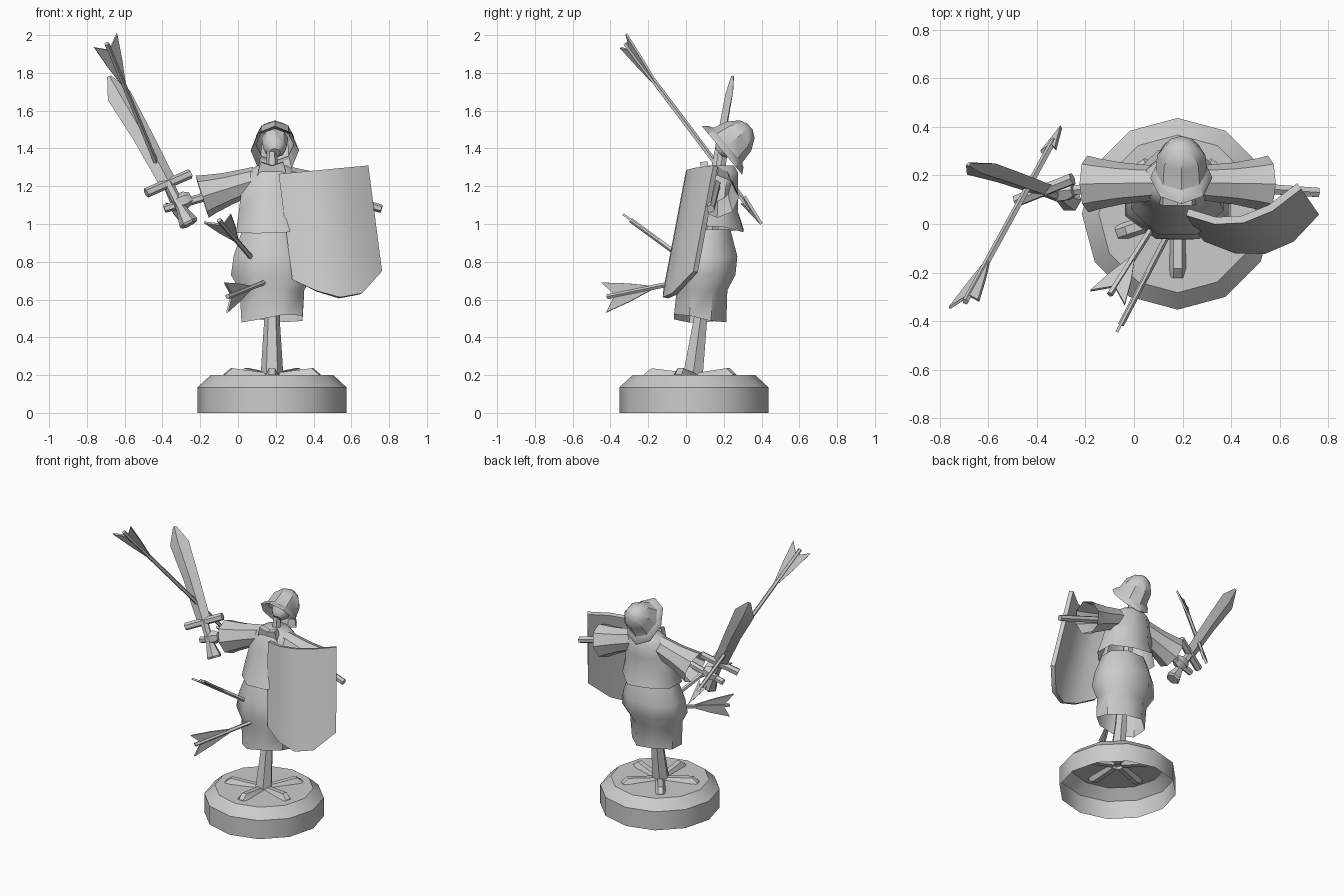
import bpy, bmesh, math, random
from mathutils import Vector as V

if "Cube" in bpy.data.objects:
    bpy.data.objects.remove(bpy.data.objects["Cube"])

random.seed(4)
CX = 0.18  # x of the pole and base centre


def finish(name, bm, angle=38):
    bmesh.ops.recalc_face_normals(bm, faces=bm.faces)
    me = bpy.data.meshes.new(name)
    bm.to_mesh(me)
    bm.free()
    for p in me.polygons:
        p.use_smooth = True
    me.set_sharp_from_angle(angle=math.radians(angle))
    ob = bpy.data.objects.new(name, me)
    bpy.context.collection.objects.link(ob)
    return ob


def loft(name, rings, n=8, caps=(True, True), start=0.0, ragged=None, angle=38):
    """Skin rings of (centre, half axis a, half axis b); ragged = ring index with an uneven hem."""
    bm = bmesh.new()
    rows = []
    for k, (c, a, b) in enumerate(rings):
        row = []
        for i in range(n):
            t = start + 2 * math.pi * i / n
            p = V(c) + V(a) * math.cos(t) + V(b) * math.sin(t)
            if k == ragged:
                p.z += random.uniform(-0.025, 0.025)
            row.append(bm.verts.new(p))
        rows.append(row)
    for r, s in zip(rows, rows[1:]):
        for i in range(n):
            j = (i + 1) % n
            bm.faces.new((r[i], r[j], s[j], s[i]))
    if caps[0]:
        bm.faces.new(rows[0])
    if caps[1]:
        bm.faces.new(rows[-1])
    return finish(name, bm, angle)


def rod(name, p, q, stations, n=6, caps=(True, True), side=(0, 1, 0)):
    """Round part from p to q with (fraction, radius) stations."""
    p, q = V(p), V(q)
    d = (q - p).normalized()
    a = d.cross(V(side)).normalized()
    b = d.cross(a)
    return loft(name, [(p.lerp(q, t), a * r, b * r) for t, r in stations], n, caps)


def plate(name, origin, u, w, outline, thick):
    """Flat outline of (along u, along w) points with a thickness."""
    bm = bmesh.new()
    o, u, w = V(origin), V(u).normalized(), V(w).normalized()
    nrm = u.cross(w).normalized() * thick
    f = bm.faces.new([bm.verts.new(o + u * a + w * b - nrm / 2) for a, b in outline])
    ext = bmesh.ops.extrude_face_region(bm, geom=[f])
    bmesh.ops.translate(bm, vec=nrm, verts=[g for g in ext["geom"] if isinstance(g, bmesh.types.BMVert)])
    return finish(name, bm, 25)


def flat_ring(x, y, z, hx, hy):
    return ((x, y, z), (hx, 0, 0), (0, hy, 0))


# Round base, open underneath
loft("base", [flat_ring(CX, 0.042, z, r, r) for z, r in ((0, .395), (.135, .395), (.2, .325))],
     12, (False, True))

# Five splayed feet around the pole
for k in range(5):
    t = math.radians(-90 + 72 * k)
    o, d, s = V((CX, 0.042, 0)), V((math.cos(t), math.sin(t), 0)), V((-math.sin(t), math.cos(t), 0))
    rings = [(o + d * r + V((0, 0, z)), s * .034, V((0, 0, h)))
             for r, z, h in ((.03, .195, .02), (.225, .2, .042), (.265, .19, .016))]
    loft("foot", rings, 6)

# Main pole and two arm sticks
rod("pole", (CX, .037, .2), (CX, .2, 1.42), [(0, .06), (.23, .042), (1, .028)], 6)
for name, x in (("arm_stick_left", -.39), ("arm_stick_right", .76)):
    rod(name, (CX, .17, 1.25), (x, .13, 1.08), [(0, .026), (1, .022)], 6)
rod("hand_wrap", (-.34, .13, 1.105), (-.25, .14, 1.14), [(0, .03), (.3, .045), (.7, .045), (1, .03)], 6)

# Sack skirt and overlapping shirt
skirt = [(.5, .175, .075, .15), (.65, .185, .085, .145), (.73, .235, .1, .175),
         (.83, .22, .11, .175), (.97, .17, .115, .13)]
loft("skirt", [flat_ring(CX, y, z, hx, hy) for z, hx, y, hy in skirt], 8, (False, False),
     math.pi / 8, ragged=0, angle=50)
shirt = [(.97, .205, .13, .19), (1.07, .19, .14, .145), (1.17, .175, .16, .125),
         (1.27, .15, .175, .11), (1.31, .085, .18, .08)]
loft("shirt", [flat_ring(CX, y, z, hx, hy) for z, hx, y, hy in shirt], 8, (False, True),
     math.pi / 8, ragged=0, angle=50)
# Collar tab at the front of the neck
plate("collar", (CX, .1, 1.28), (0, -.1, 1), (1, 0, 0), [(-.03, -.08), (.05, -.06), (.03, 0), (.05, .06), (-.03, .08)], .04)
for name, s in (("sleeve_left", -1), ("sleeve_right", 1)):
    rod(name, (CX + s * .08, .17, 1.235), (CX + s * .37, .165, 1.145),
        [(0, .07), (.52, .086), (.85, .105), (1, .117)], 8, (False, False))

# Head and helmet, tipped backwards
ax, up, hc = V((0, .77, .64)), V((0, -.64, .77)), V((.195, .19, 1.39))
loft("head", [(hc + ax * h, (r, 0, 0), up * r) for h, r in ((-.02, .03), (.01, .06), (.1, .07))], 8)
loft("helmet", [(hc + ax * h, (rx, 0, 0), up * ru) for h, rx, ru in
                ((0, .125, .165), (.045, .105, .118), (.12, .1, .1), (.175, .06, .06), (.195, .02, .02))],
     8, (False, True), angle=35)
# Raised brow band over the face
loft("brow_band", [(hc + ax * h, (rx, 0, 0), up * ru) for h, rx, ru in
                   ((.0, .128, .168), (.03, .118, .142), (.045, .1, .11))], 8, (False, False))

# Curved shield leaning forward at the foot
bm = bmesh.new()
lengths = [.56, .63, .675, .665, .56]
cols = []
for i, length in enumerate(lengths):
    u = i / 4
    top = V((.215 + .475 * u, .035 + .11 * u - .085 * (1 - (2 * u - 1) ** 2), 1.265 + .045 * u))
    cols.append([bm.verts.new(top + V((.13, -.19, -1)) * (length * k)) for k in (0, .5, 1)])
for a, b in zip(cols, cols[1:]):
    for k in range(2):
        bm.faces.new((a[k], a[k + 1], b[k + 1], b[k]))
bmesh.ops.recalc_face_normals(bm, faces=bm.faces)
bmesh.ops.solidify(bm, geom=bm.faces[:], thickness=.03)
finish("shield", bm)

# Wooden sword: blade, guard, grip
g = V((-.37, .14, 1.215))
u, w = V((-.453, .172, .875)), V((.86, .34, .375)).normalized()
n = u.cross(w).normalized()
loft("blade", [(g + u * a + w * b, w * hw, n * ht) for a, b, hw, ht in
               ((0, 0, .048, .022), (.3, -.005, .056, .022), (.54, -.018, .068, .02), (.655, -.018, .012, .008))],
     4, angle=25)
rod("guard", g - w * .135, g + w * .135, [(0, .026), (1, .026)], 6)
rod("grip", g, g - u * .25, [(0, .027), (.6, .027), (.95, .052), (1, .045)], 6)


# Arrows with a flat swallow-tailed flight
def arrow(name, tail, tip, across, flight, half, head=False):
    tail, tip = V(tail), V(tip)
    d = (tip - tail).normalized()
    w = V(across)
    w = (w - d * w.dot(d)).normalized()
    rod(name + "_shaft", tail, tip - d * (.1 if head else 0), [(0, .014), (1, .014)], 5, side=w)
    plate(name + "_flight", tail, d, w,
          [(.045, 0), (-.02, half), (flight * .5, half * .6), (flight, .012),
           (flight, -.012), (flight * .5, -half * .6), (-.02, -half)], .012)
    if head:
        plate(name + "_head", tip, d, w, [(0, 0), (-.17, .035), (-.13, 0), (-.17, -.035)], .016)


arrow("arrow_high", (-.695, -.32, 1.955), (-.30, .40, 1.0), (.12, .03, .073), .28, .072, True)
arrow("arrow_mid", (-.10, -.29, 1.02), (.09, .01, .80), (1, 0, 0), .2, .08)
arrow("arrow_low", (-.055, -.415, .615), (.16, 0, .70), (0, 0, 1), .26, .08)
